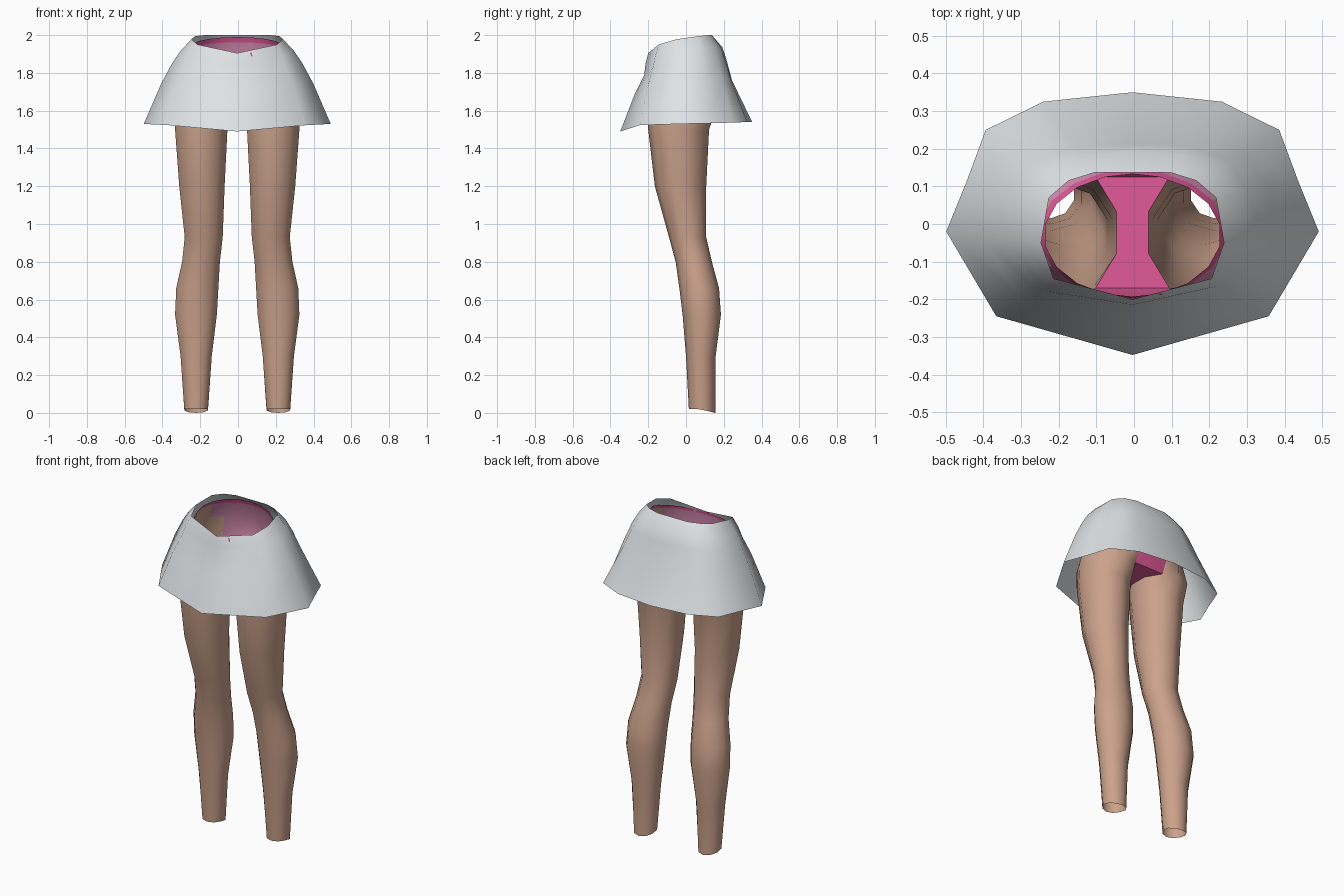
import bpy, bmesh, math
from mathutils import Vector

if "Cube" in bpy.data.objects:
    bpy.data.objects.remove(bpy.data.objects["Cube"])


def material(name, rgb):
    m = bpy.data.materials.new(name)
    m.diffuse_color = (*rgb, 1)
    m.use_nodes = True
    m.node_tree.nodes["Principled BSDF"].inputs["Base Color"].default_value = m.diffuse_color
    return m


WHITE = material("skirt_white", (0.74, 0.77, 0.79))
SKIN = material("skin_tan", (0.60, 0.36, 0.26))
PINK = material("strong_pink", (0.75, 0.10, 0.32))
PALE = material("pale_pink", (0.70, 0.27, 0.46))


def build(name, quads):
    """Make a mirrored smooth shell from (material, four corners)."""
    bm = bmesh.new()
    mats = []
    for mat, pts in quads:
        if mat not in mats:
            mats.append(mat)
        for s in (1, -1):
            ring = pts if s == 1 else pts[::-1]
            f = bm.faces.new([bm.verts.new((s * p[0] - 0.004, p[1], p[2])) for p in ring])
            f.material_index = mats.index(mat)
    bmesh.ops.remove_doubles(bm, verts=bm.verts[:], dist=0.0005)
    me = bpy.data.meshes.new(name)
    bm.to_mesh(me)
    bm.free()
    for m in mats:
        me.materials.append(m)
    ob = bpy.data.objects.new(name, me)
    bpy.context.collection.objects.link(ob)
    bpy.ops.object.select_all(action='DESELECT')
    ob.select_set(True)
    bpy.context.view_layer.objects.active = ob
    bpy.ops.object.shade_smooth_by_angle(angle=math.radians(50))


def strip(lower, upper, i):
    j = (i + 1) % len(lower)
    return [lower[i], lower[j], upper[j], upper[i]]


# Skirt: half outlines of waist and hem, front centre to back centre
waist = [(0, -.20, 1.905), (.21, -.145, 1.95), (.243, -.05, 1.978), (.222, .07, 1.995),
         (.17, .115, 2), (.10, .137, 2), (0, .137, 2)]
hem = [(0, -.348, 1.49), (.362, -.245, 1.523), (.495, -.02, 1.53), (.44, .115, 1.533),
       (.39, .25, 1.537), (.237, .325, 1.54), (0, .35, 1.54)]
# Drop along the height, then flare at front, side and back
levels = [(0, 0, 0, 0), (.14, .10, .23, .26), (.28, .14, .40, .36),
          (.52, .48, .63, .50), (1, 1, 1, 1)]
side_mix = [0, .6, 1, .85, .6, .3, 0]
rings = []
for t, front, side, back in levels:
    ring = []
    for i, (w, h) in enumerate(zip(waist, hem)):
        end = front if i < 2 else back
        f = end + (side - end) * side_mix[i]
        ring.append((w[0] + (h[0] - w[0]) * f, w[1] + (h[1] - w[1]) * f,
                     w[2] + (h[2] - w[2]) * t))
    rings.append(ring)
build("skirt", [(WHITE, strip(lo, up, i)) for up, lo in zip(rings, rings[1:])
                for i in range(6)])


# Legs: open tubes from ankle to hip, each ring given by its bounds
def leg_ring(z, x0, x1, y0, y1):
    pts = []
    for k in range(10):
        a = math.radians(-126 + 36 * k)
        x = (x0 + x1) / 2 + (x1 - x0) / 2 * math.cos(a) / .951
        y = (y0 + y1) / 2 + (y1 - y0) / 2 * math.sin(a)
        pts.append((x, y, z))
    return pts


leg = [leg_ring(*r) for r in (
    (.02, .155, .28, .015, .155), (.30, .135, .30, 0, .157), (.52, .108, .329, -.018, .185),
    (.66, .10, .323, -.035, .175), (.80, .092, .292, -.055, .137), (.93, .077, .278, -.09, .107),
    (1.20, .067, .307, -.165, .107), (1.50, .052, .329, -.20, .122), (1.61, .043, .332, -.205, .16))]
# Slanted ankle rim, lowest at the back
leg[0] = [(x, y, .02 * min(1, (.155 - y) / .08)) for x, y, z in leg[0]]
skin = [(SKIN, strip(lo, up, i)) for lo, up in zip(leg, leg[1:]) for i in range(10)]


# Hips: half rings tilted towards the front
def hip_ring(z, slope, rx, y0, y1):
    yc, ry = (y0 + y1) / 2, (y1 - y0) / 2
    flat = [(0, y0)]
    for i in range(8):
        a = math.radians(-72 + 144 * i / 7)
        flat.append((rx * math.cos(a), yc + ry * math.sin(a)))
    flat.append((0, y1))
    return [(x, y, z + slope * y) for x, y in flat]


top = leg[-1]
hips = [hip_ring(1.955, .26, .235, -.193, .133), hip_ring(1.93, .22, .25, -.197, .145),
        hip_ring(1.84, .1, .29, -.203, .175), hip_ring(1.73, 0, .32, -.208, .185),
        [(0, *top[0][1:])] + top[:8] + [(0, *top[7][1:])]]

# Briefs: waistband, high-cut panels and gusset; bare skin elsewhere
briefs = []
cut = [set(), {3, 4, 5}, {2, 3, 4, 5, 6}, {1, 2, 3, 4, 5, 6, 7}]
for row, (up, lo) in enumerate(zip(hips, hips[1:])):
    for i in range(9):
        if i in cut[row]:
            skin.append((SKIN, strip(lo, up, i)))
        else:
            briefs.append((PINK if row in (0, 3) else PALE, strip(lo, up, i)))
for a, b in ((7, 8), (8, 9), (9, 0)):
    p, q = top[a], top[b]
    briefs.append((PINK, [p, q, (0, *q[1:]), (0, *p[1:])]))

build("legs", skin)
build("briefs", briefs)
